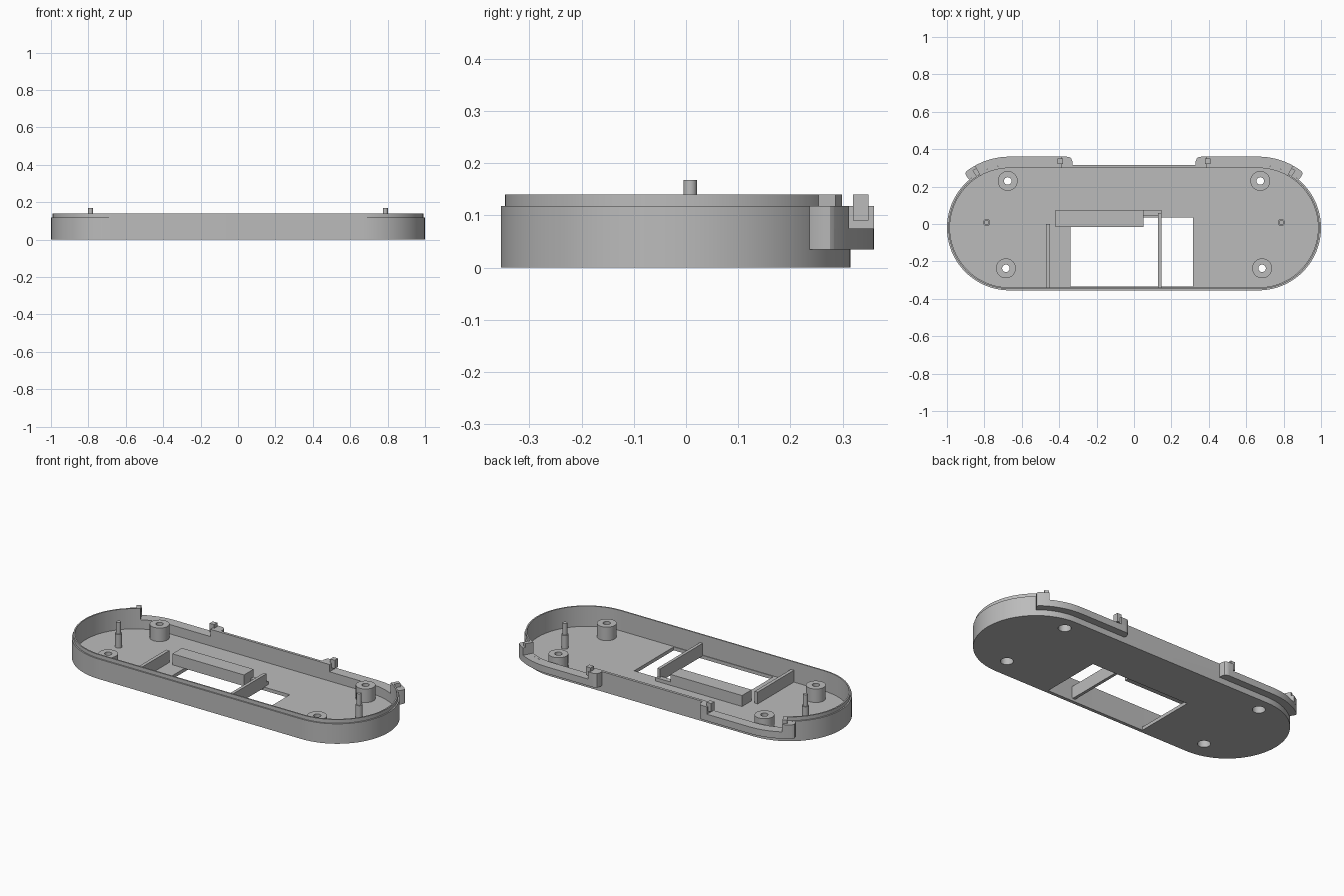
import bpy, bmesh, math

if "Cube" in bpy.data.objects:
    bpy.data.objects.remove(bpy.data.objects["Cube"])

grey = bpy.data.materials.new("plain grey")
grey.use_nodes = True
grey.diffuse_color = (0.5, 0.5, 0.5, 1)
grey.node_tree.nodes["Principled BSDF"].inputs["Base Color"].default_value = (0.5, 0.5, 0.5, 1)

HALF, RADIUS, MID_Y = 0.665, 0.335, -0.02


def loft(name, rings):
    """Solid through a list of equal rings, capped at both ends."""
    bm = bmesh.new()
    loops = [[bm.verts.new(p) for p in ring] for ring in rings]
    n = len(loops[0])
    for a, b in zip(loops, loops[1:]):
        for i in range(n):
            j = (i + 1) % n
            bm.faces.new((a[i], a[j], b[j], b[i]))
    bm.faces.new(loops[0][::-1])
    bm.faces.new(loops[-1])
    bmesh.ops.recalc_face_normals(bm, faces=bm.faces)
    mesh = bpy.data.meshes.new(name)
    bm.to_mesh(mesh)
    bm.free()
    mesh.materials.append(grey)
    obj = bpy.data.objects.new(name, mesh)
    bpy.context.collection.objects.link(obj)
    return obj


def prism(name, outline, z0, z1):
    return loft(name, [[(x, y, z) for x, y in outline] for z in (z0, z1)])


def box(name, x0, x1, y0, y1, z0, z1):
    return prism(name, [(x0, y0), (x1, y0), (x1, y1), (x0, y1)], z0, z1)


def turned(name, x, y, profile, n=40):
    """Round part from (radius, height) pairs."""
    ang = [2 * math.pi * i / n for i in range(n)]
    return loft(name, [[(x + r * math.cos(a), y + r * math.sin(a), z) for a in ang]
                       for r, z in profile])


def cut(target, cutter):
    mod = target.modifiers.new("cut", "BOOLEAN")
    mod.operation, mod.solver, mod.object = "DIFFERENCE", "EXACT", cutter
    bpy.context.view_layer.objects.active = target
    bpy.ops.object.modifier_apply(modifier=mod.name)
    bpy.data.objects.remove(cutter)


def stadium(inset, z, n=40):
    r, pts = RADIUS - inset, []
    for side, start in ((1, -90), (-1, 90)):
        for i in range(n + 1):
            a = math.radians(start + 180 * i / n)
            pts.append((side * HALF + r * math.cos(a), MID_Y + r * math.sin(a), z))
    return pts


def rim_point(t, off):
    """Point along the back rim: degrees on the end arc, then along the straight."""
    if t <= 90:
        a = math.radians(t)
        r = RADIUS + off
        return HALF + r * math.cos(a), MID_Y + r * math.sin(a)
    return HALF - (t - 90) * 0.01, MID_Y + RADIUS + off


def band(name, side, t0, t1, inner, outer, z0, z1, round_ends=""):
    """Strip following the rim, optionally rounded at its start or end."""
    ts = [t0 + (t1 - t0) * i / 24 for i in range(25)]
    front = [rim_point(t, inner) for t in ts]
    ease = [(0, 0.45), (0.6, 0.8), (1.6, 0.95), (3, 1)]
    back = [(t, outer) for t in ts[1:-1] if t0 + 3 < t < t1 - 3]
    start = [(t0 + d, outer * f) for d, f in ease] if "s" in round_ends else [(t0, outer)]
    end = [(t1 - d, outer * f) for d, f in ease][::-1] if "e" in round_ends else [(t1, outer)]
    pts = front + [rim_point(t, o) for t, o in (start + back + end)[::-1]]
    return prism(name, [(side * x, y) for x, y in pts], z0, z1)


# Tray shell with stepped lip
FLOOR, SHOULDER, TOP, SHELF = 0.02, 0.118, 0.14, 0.075
tray = loft("tray", [stadium(i, z) for i, z in (
    (0, 0), (0, SHOULDER), (0.008, SHOULDER), (0.008, TOP), (0.016, TOP), (0.016, FLOOR))])
cut(tray, box("window_cutter", -0.34, 0.315, -0.335, 0.035, -0.1, 0.06))
cut(tray, box("back_lip_cutter", -0.39, 0.39, 0.25, 0.4, SHOULDER, 0.3))

for side, label in ((1, "left"), (-1, "right")):
    # Back rim openings and their brackets
    cut(tray, band("rim_cutter", side, 61, 117.5, -0.03, 0.01, SHELF, 0.3))
    band(label + "_bracket", side, 50, 123.5, 0, 0.045, 0.035, SHELF, "se")
    band(label + "_outer_lug", side, 50, 61, 0, 0.045, SHELF, SHOULDER, "s")
    band(label + "_inner_lug", side, 117.5, 123.5, 0, 0.045, SHELF, SHOULDER, "e")
    band(label + "_outer_tip", side, 57, 61, -0.008, 0.03, SHOULDER, TOP)
    band(label + "_inner_tip", side, 115.5, 118.5, 0.005, 0.035, 0.09, TOP)
    # Locating pin
    turned(label + "_pin", side * 0.788, 0.008,
           [(0.019, 0.01), (0.019, 0.1), (0.013, 0.1), (0.013, 0.168)], 24)
    # Screw bosses with countersunk holes
    for y, x, place in ((0.23, 0.675, "back"), (-0.237, 0.685, "front")):
        boss = turned(f"{label}_{place}_boss", side * x, y, [(0.053, 0.01), (0.053, 0.1)])
        for part in (boss, tray):
            cut(part, turned("hole_cutter", side * x, y,
                             [(0.035, -0.1), (0.035, 0.06), (0.02, 0.06), (0.02, 0.2)]))

# Inner ribs, bar and ledge around the window
box("side_rib", -0.47, -0.45, -0.345, 0.0, 0.01, 0.09)
box("window_rib", 0.128, 0.146, -0.345, 0.06, 0.015, 0.09)
box("cross_bar", -0.42, 0.05, -0.015, 0.075, 0.019, 0.085)
box("low_ledge", 0.05, 0.146, 0.045, 0.075, 0.01, 0.04)

# Smooth curves, keep sharp edges
bpy.ops.object.select_all(action="DESELECT")
for obj in bpy.context.collection.objects:
    if obj.type == "MESH":
        obj.select_set(True)
        bpy.context.view_layer.objects.active = obj
bpy.ops.object.shade_smooth_by_angle(angle=math.radians(30))
